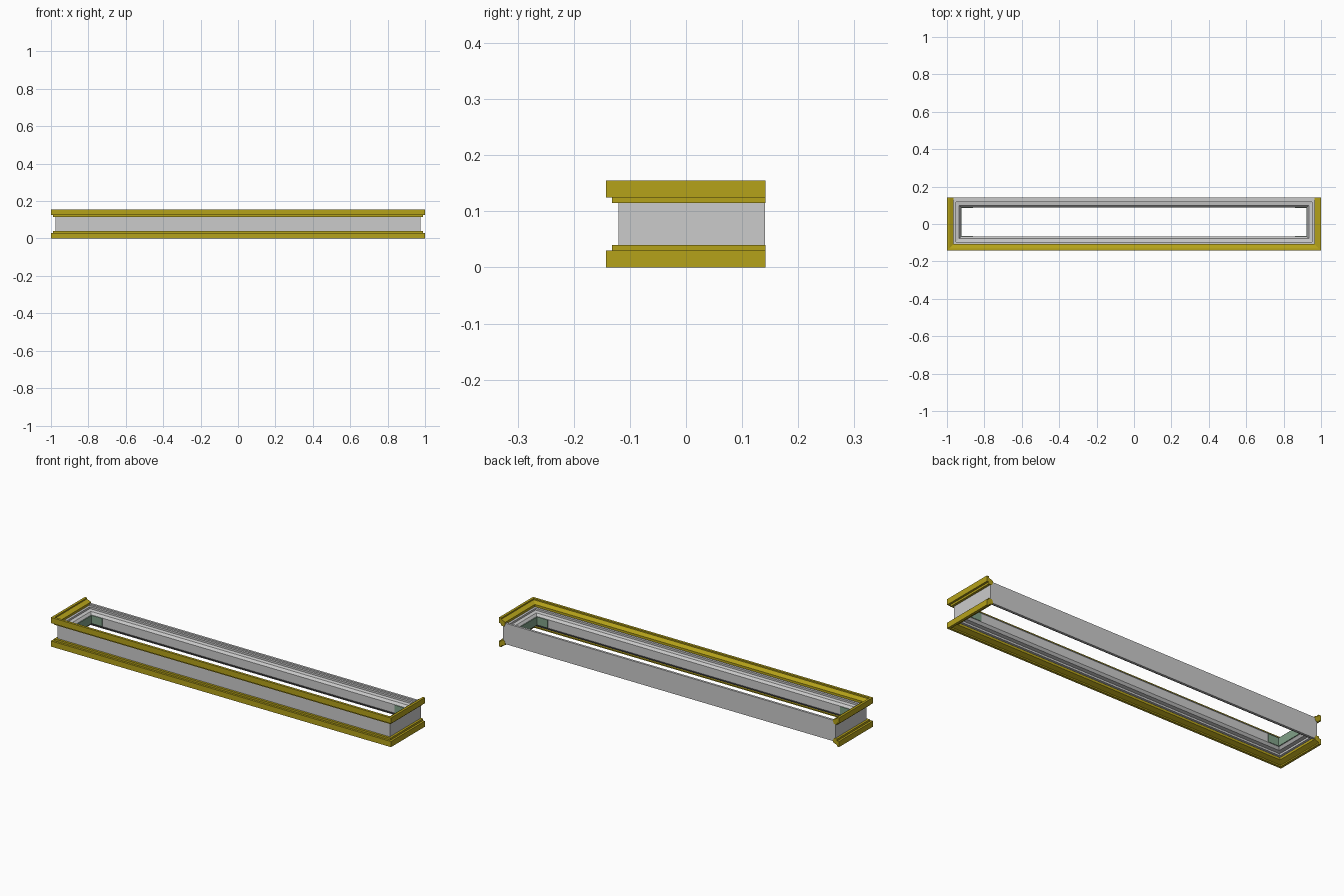
import bpy, bmesh

if "Cube" in bpy.data.objects:
    bpy.data.objects.remove(bpy.data.objects["Cube"])

H = 0.155  # total height


def material(name, rgb):
    m = bpy.data.materials.new(name)
    m.diffuse_color = (*rgb, 1)
    m.use_nodes = True
    m.node_tree.nodes["Principled BSDF"].inputs["Base Color"].default_value = m.diffuse_color
    return m


GOLD = material("gold", (0.46, 0.36, 0.01))
GREEN = material("dull_green", (0.22, 0.36, 0.25))


def sweep(name, profile, x, front, back, closed, mat=None):
    """Sweep an (inset, z) profile round a rectangle: full ring, or U open at the back."""
    bm = bmesh.new()
    loops = []
    for i in range(4):
        loop = []
        for d, z in profile:
            sx = -1 if i in (0, 1) else 1
            rear = back - d if closed else back
            y = rear if i in (0, 3) else front + d
            loop.append(bm.verts.new((sx * (x - d), y, z)))
        loops.append(loop)
    n = len(profile)
    for i in range(4 if closed else 3):
        a, b = loops[i], loops[(i + 1) % 4]
        for j in range(n):
            k = (j + 1) % n
            bm.faces.new((a[j], a[k], b[k], b[j]))
    if not closed:
        bm.faces.new(loops[0])
        bm.faces.new(loops[3])
    bmesh.ops.recalc_face_normals(bm, faces=bm.faces)
    mesh = bpy.data.meshes.new(name)
    bm.to_mesh(mesh)
    bm.free()
    if mat:
        mesh.materials.append(mat)
    ob = bpy.data.objects.new(name, mesh)
    bpy.context.collection.objects.link(ob)
    return ob


def box(name, lo, hi, mat):
    bpy.ops.mesh.primitive_cube_add(size=1, location=[(a + b) / 2 for a, b in zip(lo, hi)])
    ob = bpy.context.object
    ob.name = name
    ob.scale = [b - a for a, b in zip(lo, hi)]
    ob.data.materials.append(mat)


# Grey wall ring, stepped towards the opening at top and bottom
upper = [(0, 0.133), (0.012, 0.133), (0.012, 0.125), (0.024, 0.125),
         (0.024, 0.115), (0.042, 0.112), (0.052, 0.10)]
lower = [(d, H - z) for d, z in reversed(upper)]
sweep("wall_frame", upper + lower, 0.977, -0.12, 0.141, True)

# Gold cornices on the front and both sides, mirrored top to bottom
trim = [(0, 0.125), (0, H), (0.013, H), (0.013, 0.148), (0.036, 0.138), (0.036, 0.128),
        (0.03, 0.115), (0.011, 0.115), (0.011, 0.125)]
sweep("top_trim", trim, 1.0, -0.143, 0.142, False, GOLD)
sweep("bottom_trim", [(d, H - z) for d, z in trim], 1.0, -0.143, 0.142, False, GOLD)

# Thin liners at each end of the opening, with short corner returns
for s, side in ((-1, "left"), (1, "right")):
    def span(a, b):
        return sorted((s * a, s * b))
    x0, x1 = span(0.921, 0.926)
    box(side + "_end_liner", (x0, -0.068, 0.056), (x1, 0.089, 0.099), GREEN)
    x0, x1 = span(0.86, 0.921)
    box(side + "_front_return", (x0, -0.069, 0.056), (x1, -0.065, 0.099), GREEN)
    box(side + "_back_return", (x0, 0.086, 0.056), (x1, 0.090, 0.099), GREEN)
